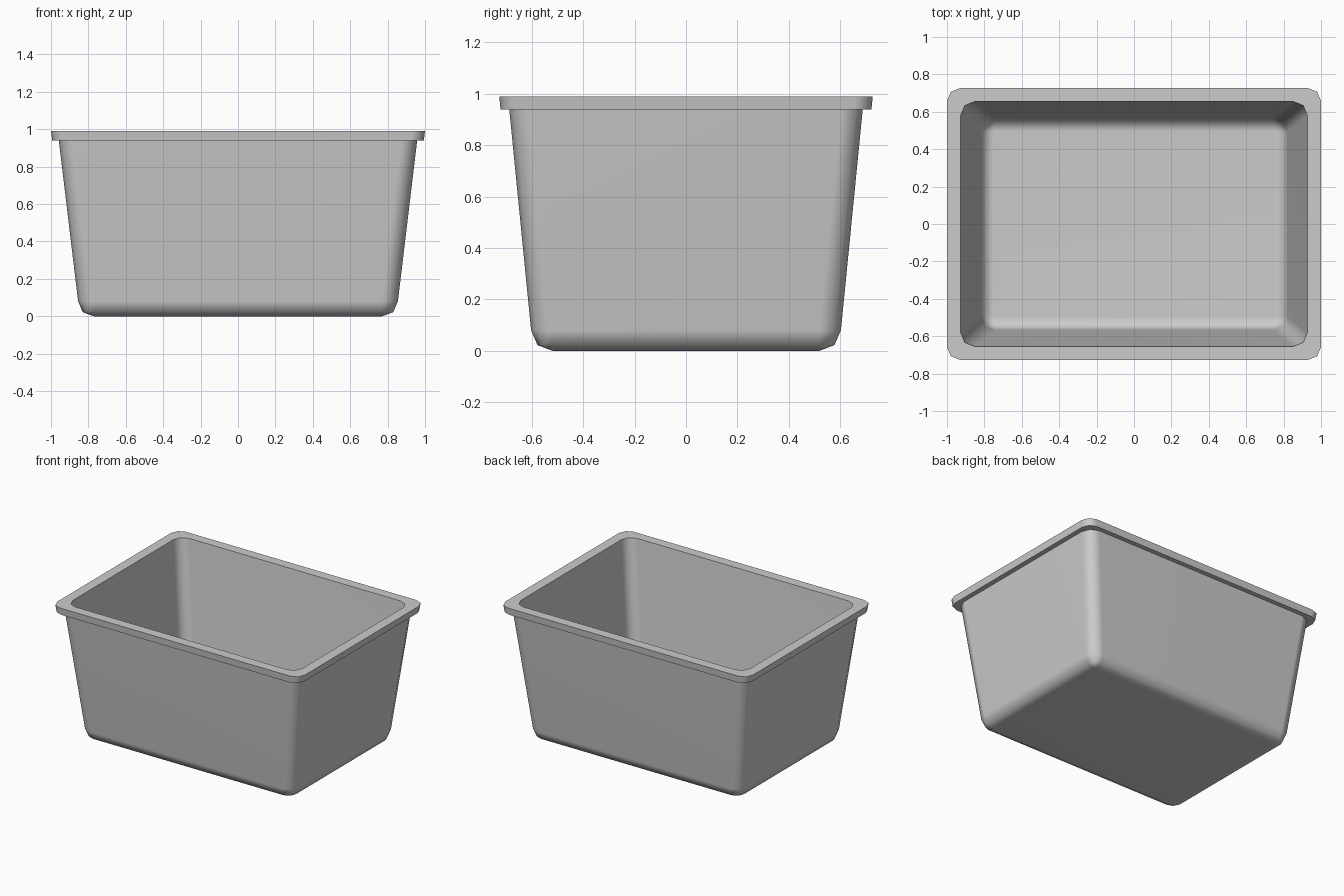
import bpy, bmesh, math

if "Cube" in bpy.data.objects:
    bpy.data.objects.remove(bpy.data.objects["Cube"])


def ring(bm, hx, hy, z, r):
    """Rounded rectangle loop with two segments per corner."""
    verts = []
    for i, (sx, sy) in enumerate([(1, 1), (-1, 1), (-1, -1), (1, -1)]):
        for k in range(3):
            a = math.radians(90 * i + 45 * k)
            verts.append(bm.verts.new((sx * (hx - r) + r * math.cos(a),
                                       sy * (hy - r) + r * math.sin(a), z)))
    return verts


# half width, half depth, height, corner radius: outside, over the rim, inside
profile = [
    (0.77, 0.52, 0.0, 0.0),
    (0.83, 0.578, 0.022, 0.06),
    (0.855, 0.603, 0.08, 0.085),
    (0.958, 0.688, 0.94, 0.085),
    (0.993, 0.722, 0.94, 0.07),
    (1.0, 0.727, 0.99, 0.07),
    (0.927, 0.655, 0.99, 0.075),
    (0.82, 0.567, 0.11, 0.075),
    (0.80, 0.547, 0.058, 0.055),
    (0.75, 0.497, 0.038, 0.0),
]

# tub: one continuous shell lofted from the loops
bm = bmesh.new()
loops = [ring(bm, *p) for p in profile]
for a, b in zip(loops, loops[1:]):
    for i in range(12):
        j = (i + 1) % 12
        bm.faces.new((a[i], a[j], b[j], b[i]))
bm.faces.new(loops[0][::-1])
bm.faces.new(loops[-1])
bmesh.ops.remove_doubles(bm, verts=bm.verts[:], dist=1e-5)
bmesh.ops.recalc_face_normals(bm, faces=bm.faces[:])

mesh = bpy.data.meshes.new("storage_tub")
bm.to_mesh(mesh)
bm.free()
tub = bpy.data.objects.new("storage_tub", mesh)
bpy.context.collection.objects.link(tub)

# smooth rounded corners, crisp rim, flat walls
bpy.context.view_layer.objects.active = tub
tub.select_set(True)
bpy.ops.object.shade_smooth_by_angle(angle=math.radians(55))
weighted = tub.modifiers.new("flat_walls", 'WEIGHTED_NORMAL')
weighted.keep_sharp = True
